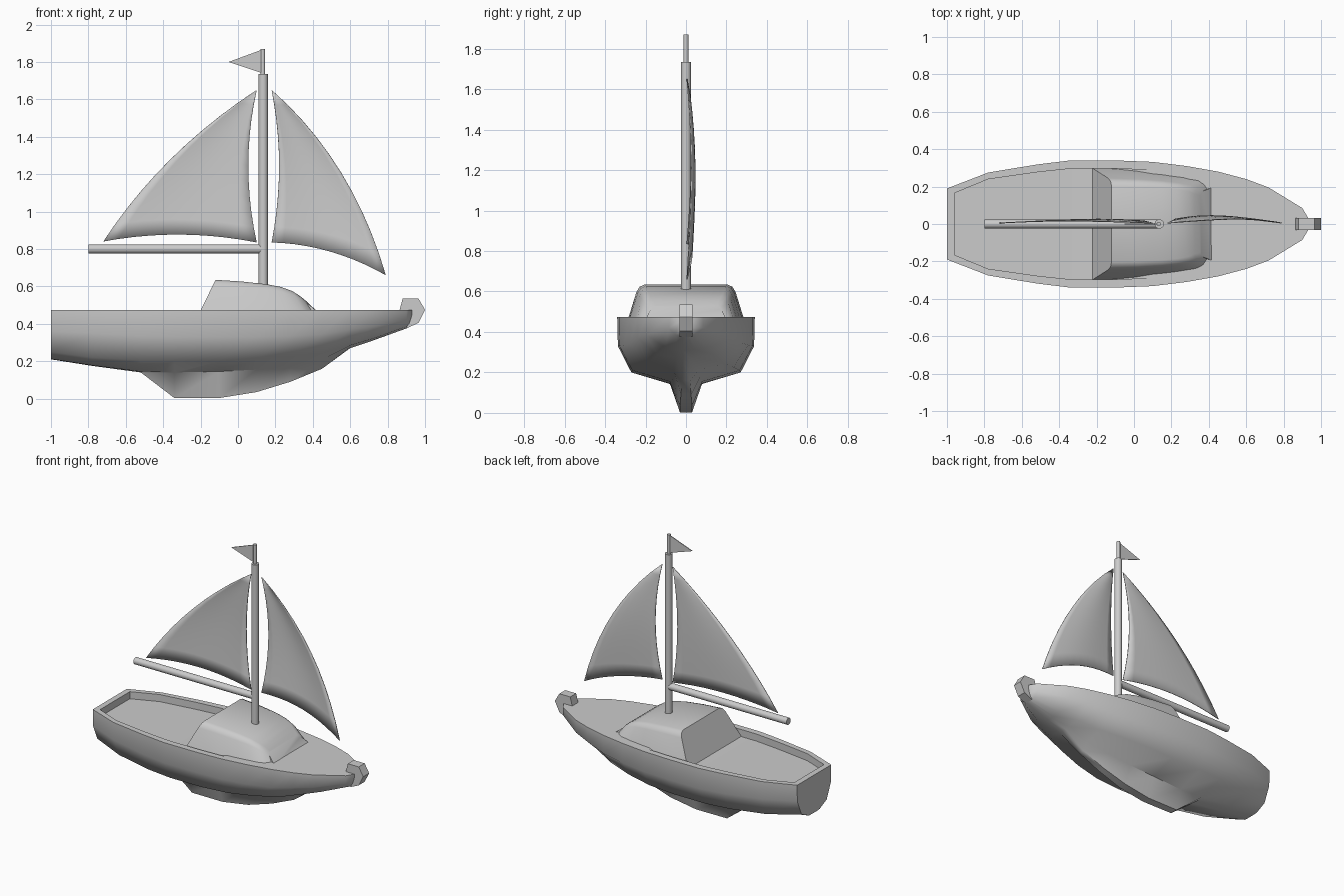
import bpy, bmesh, math
from mathutils import Vector

if "Cube" in bpy.data.objects:
    bpy.data.objects.remove(bpy.data.objects["Cube"])


def finish(name, bm, angle=40):
    bmesh.ops.remove_doubles(bm, verts=bm.verts, dist=0.0005)
    bmesh.ops.recalc_face_normals(bm, faces=bm.faces)
    me = bpy.data.meshes.new(name)
    bm.to_mesh(me)
    bm.free()
    ob = bpy.data.objects.new(name, me)
    bpy.context.collection.objects.link(ob)
    bpy.ops.object.select_all(action='DESELECT')
    ob.select_set(True)
    bpy.context.view_layer.objects.active = ob
    bpy.ops.object.shade_smooth_by_angle(angle=math.radians(angle))
    return ob


def loft(bm, halves):
    """Skin closed rings made of mirrored half sections; returns the rings."""
    rings = []
    for half in halves:
        pts = half + [(x, -y, z) for x, y, z in reversed(half)]
        rings.append([bm.verts.new(p) for p in pts])
    n = len(rings[0])
    for a, b in zip(rings, rings[1:]):
        for i in range(n):
            j = (i + 1) % n
            bm.faces.new((a[i], a[j], b[j], b[i]))
    return rings


def rod(name, a, b, r, sides=16):
    a, b = Vector(a), Vector(b)
    d = b - a
    bm = bmesh.new()
    bmesh.ops.create_cone(bm, cap_ends=True, segments=sides, radius1=r, radius2=r, depth=d.length)
    bmesh.ops.rotate(bm, verts=bm.verts, matrix=d.to_track_quat('Z', 'Y').to_matrix())
    bmesh.ops.translate(bm, verts=bm.verts, vec=(a + b) / 2)
    return finish(name, bm)


def plate(name, profile, half):
    """Extrude an x-z outline along y."""
    bm = bmesh.new()
    f = bm.faces.new([bm.verts.new((x, -half, z)) for x, z in profile])
    ext = bmesh.ops.extrude_face_region(bm, geom=[f])
    bmesh.ops.translate(bm, vec=(0, 2 * half, 0),
                        verts=[v for v in ext['geom'] if isinstance(v, bmesh.types.BMVert)])
    return finish(name, bm, 25)


def sail(name, top, tack, clew, luff_mid, leech_mid, foot_mid, belly):
    top, tack, clew, lm, em, fm = map(Vector, (top, tack, clew, luff_mid, leech_mid, foot_mid))

    def bow(a, m, b, t):
        return a.lerp(b, t) + (m - (a + b) / 2) * 4 * t * (1 - t)

    bm = bmesh.new()
    N = 10
    grid = []
    for i in range(N + 1):
        t = i / N
        l, e = bow(tack, lm, top, t), bow(clew, em, top, t)
        row = []
        for j in range(N + 1):
            s = j / N
            p = l.lerp(e, s) + (fm - (tack + clew) / 2) * 4 * s * (1 - s) * (1 - t) ** 2
            y = 0.005 + belly * (math.sin(math.pi * s) * (1 - t) ** 0.5 * 0.6 + math.sin(math.pi * t) * 0.5)
            row.append(bm.verts.new((p.x, y, p.y)))
        grid.append(row)
    for a, b in zip(grid, grid[1:]):
        for j in range(N):
            bm.faces.new((a[j], a[j + 1], b[j + 1], b[j]))
    bmesh.ops.remove_doubles(bm, verts=bm.verts, dist=0.0005)
    ob = finish(name, bm)
    mod = ob.modifiers.new("thickness", 'SOLIDIFY')
    mod.thickness = 0.005
    mod.offset = 0


# Hull: x, deck width, bilge z, chine width, chine z, keel root width, root z, keel width, bottom z
DECK, FLOOR = 0.475, 0.425
stations = [
    (-1.00, .190, .36, .140, .25, .06, .212, .020, .21),
    (-0.78, .275, .35, .210, .22, .07, .178, .020, .175),
    (-0.52, .318, .335, .255, .205, .07, .145, .020, .14),
    (-0.34, .340, .33, .270, .20, .07, .14, .028, .003),
    (-0.10, .340, .33, .270, .20, .08, .145, .030, .003),
    (0.10, .332, .33, .265, .21, .08, .155, .030, .035),
    (0.28, .310, .335, .235, .225, .07, .18, .025, .09),
    (0.45, .280, .345, .190, .245, .06, .21, .020, .16),
    (0.60, .240, .37, .140, .285, .05, .276, .015, .27),
    (0.72, .195, .385, .100, .32, .04, .313, .015, .31),
    (0.90, .085, .42, .050, .385, .02, .377, .010, .375),
    (0.93, .035, .45, .020, .42, .012, .402, .010, .40),
]
halves = []
for x, w, bz, cw, cz, rw, rz, kw, kz in stations:
    xi, wi = max(x, -0.96), w * 0.87
    fz = FLOOR if x < 0 else DECK
    halves.append([(xi, wi, fz), (xi, wi, DECK), (x, w, DECK), (x, w * 0.99, bz),
                   (x, cw, cz), (x, rw, rz), (x, kw, kz)])
bm = bmesh.new()
rings = loft(bm, halves)
r = rings[0]
bm.faces.new(r[2:12])
bm.faces.new((r[1], r[2], r[11], r[12]))
bm.faces.new((r[0], r[1], r[12], r[13]))
bm.faces.new(rings[-1][2:12])
finish("hull", bm, 50)

# Cabin: base x, roof x, base width, roof width, roof z
cabin = [
    (-0.225, -0.12, .300, .235, .635),
    (0.02, 0.02, .293, .230, .626),
    (0.16, 0.15, .280, .222, .612),
    (0.28, 0.23, .265, .212, .597),
    (0.375, 0.29, .250, .200, .575),
    (0.405, 0.325, .235, .185, .553),
    (0.425, 0.355, .205, .170, .53),
]
halves = []
for xb, xt, wb, wt, zt in cabin:
    zb = 0.42
    dx, dw, dz = xt - xb, wb - wt, zt - zb
    halves.append([(xb, wb, zb)] + [(xb + dx * h, wt + dw * s, zb + dz * h)
                                    for s, h in ((.15, .83), (-.1, .95), (-.5, 1.0))])
bm = bmesh.new()
rings = loft(bm, halves)
bm.faces.new(rings[0])
nose = [bm.verts.new((0.43, s * 0.20, 0.46)) for s in (1, -1)]
e = rings[-1]
bm.faces.new((nose[0], nose[1], e[6], e[5], e[4], e[3], e[2], e[1]))
bm.faces.new((nose[0], e[1], e[0]))
bm.faces.new((nose[1], e[7], e[6]))
bm.faces.new((e[0], e[7], nose[1], nose[0]))
finish("cabin", bm, 40)

# Bow fitting hooked over the stem
plate("bow_fitting", [(.88, .535), (.965, .535), (1.0, .475), (.965, .405), (.90, .375),
                      (.925, .46), (.862, .465)], 0.033)

# Spars
rod("mast", (.135, 0, .58), (.135, 0, 1.735), .025)
rod("flag_pole", (.133, 0, 1.72), (.133, 0, 1.87), .012, 12)
rod("boom", (-.80, 0, .80), (.13, 0, .80), .024)

# Flag and sails
plate("flag", [(.135, 1.868), (-.05, 1.80), (.135, 1.738)], 0.003)
sail("main_sail", (.10, 1.65), (.10, .835), (-.72, .84), (.055, 1.245), (-.36, 1.28), (-.31, .877), 0.022)
sail("jib_sail", (.18, 1.65), (.18, .835), (.79, .66), (.22, 1.245), (.55, 1.21), (.49, .787), 0.042)
